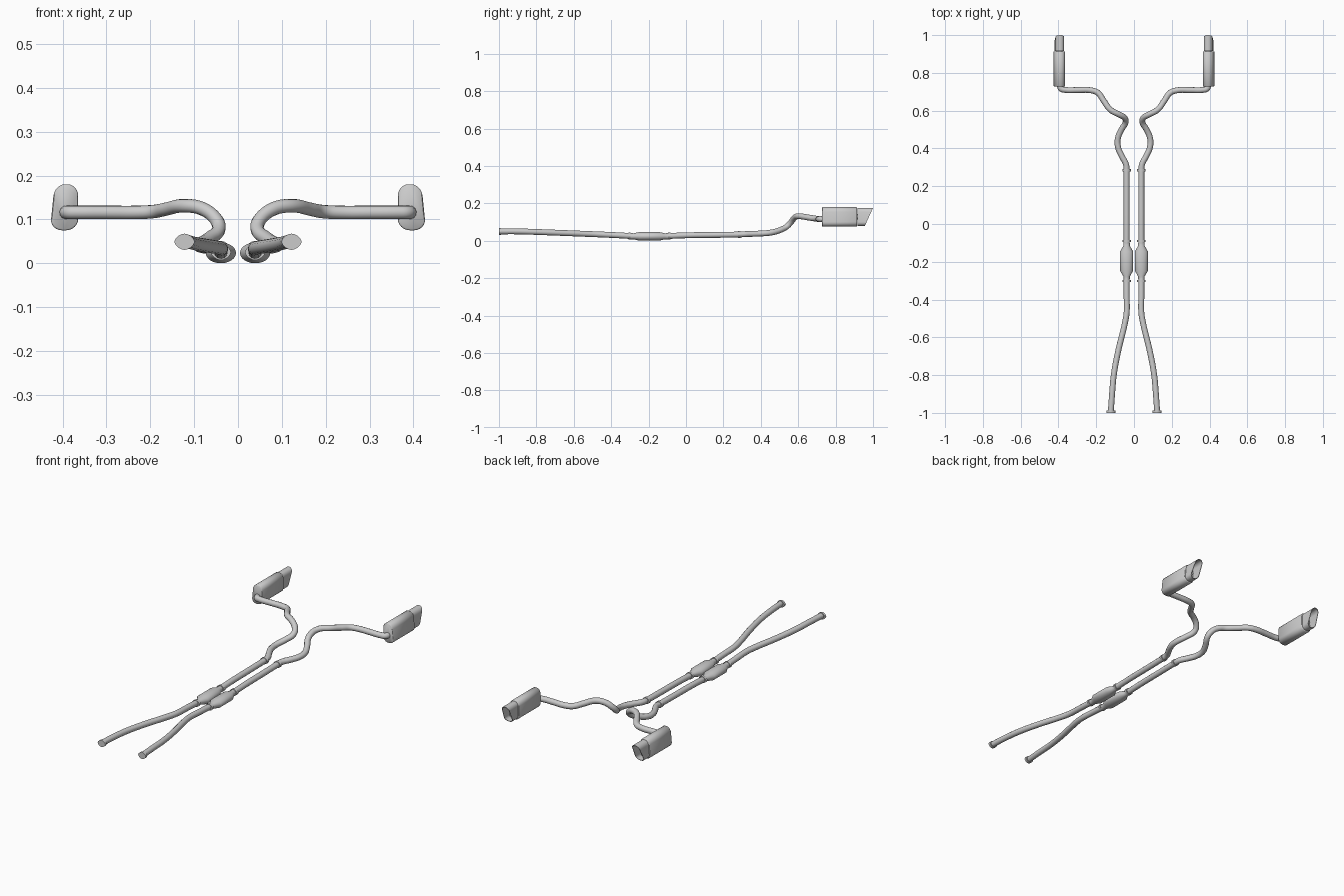
import bpy, bmesh, math
from mathutils import Vector

if "Cube" in bpy.data.objects:
    bpy.data.objects.remove(bpy.data.objects["Cube"])


def finish(ob, angle=40):
    # smooth shading, then mirrored copy on the other side
    bpy.ops.object.select_all(action='DESELECT')
    ob.select_set(True)
    bpy.context.view_layer.objects.active = ob
    bpy.ops.object.shade_smooth_by_angle(angle=math.radians(angle))
    m = ob.modifiers.new("Mirror", 'MIRROR')
    m.use_mirror_merge = False
    return ob


def loft(name, rings, angle=40):
    # skin matching rings of points and cap both ends
    bm = bmesh.new()
    vr = [[bm.verts.new(p) for p in r] for r in rings]
    n = len(vr[0])
    for a, b in zip(vr, vr[1:]):
        for i in range(n):
            j = (i + 1) % n
            bm.faces.new((a[i], a[j], b[j], b[i]))
    bm.faces.new(vr[0][::-1])
    bm.faces.new(vr[-1])
    bmesh.ops.recalc_face_normals(bm, faces=bm.faces)
    me = bpy.data.meshes.new(name)
    bm.to_mesh(me)
    bm.free()
    ob = bpy.data.objects.new(name, me)
    bpy.context.collection.objects.link(ob)
    return finish(ob, angle)


def pipe(name, pts, r=0.0155):
    cu = bpy.data.curves.new(name, 'CURVE')
    cu.dimensions = '3D'
    cu.bevel_depth = r
    cu.bevel_resolution = 4
    cu.resolution_u = 5
    cu.use_fill_caps = True
    s = cu.splines.new('BEZIER')
    s.bezier_points.add(len(pts) - 1)
    for b, p in zip(s.bezier_points, pts):
        b.co = p
        b.handle_left_type = b.handle_right_type = 'AUTO'
    ob = bpy.data.objects.new(name, cu)
    bpy.context.collection.objects.link(ob)
    bpy.ops.object.select_all(action='DESELECT')
    ob.select_set(True)
    bpy.context.view_layer.objects.active = ob
    bpy.ops.object.convert(target='MESH')
    return finish(bpy.context.view_layer.objects.active, 50)


def oval(cx, y, cz, a, b, n=24, p=2.0):
    # superellipse ring in the xz plane
    out = []
    for i in range(n):
        t = 2 * math.pi * i / n
        c, s = math.cos(t), math.sin(t)
        out.append((cx + a * math.copysign(abs(c) ** (2 / p), c), y,
                    cz + b * math.copysign(abs(s) ** (2 / p), s)))
    return out


def slab(w, h, r, yfun, cx=0.394, cz=0.1275, seg=6):
    # tall rounded outline whose outer side leans inward toward the top
    out = []
    for k, (sx, sz) in enumerate(((1, 1), (-1, 1), (-1, -1), (1, -1))):
        for i in range(seg + 1):
            t = math.pi / 2 * (k + i / seg)
            x = sx * (w - r) + r * math.cos(t)
            z = sz * (h - r) + r * 1.0 * math.sin(t)
            x -= 0.05 * z * (1 + x / w)
            out.append((cx + x, yfun(cz + z), cz + z))
    return out


# front pipe, from the inlet to the resonator
pipe("front_pipe", [(0.123, -0.998, 0.05), (0.116, -0.9, 0.05), (0.107, -0.8, 0.047),
                    (0.083, -0.67, 0.042), (0.047, -0.52, 0.036), (0.039, -0.47, 0.034),
                    (0.039, -0.38, 0.03), (0.039, -0.275, 0.024)])
# middle pipe
pipe("middle_pipe", [(0.039, -0.12, 0.024), (0.039, 0.0, 0.029), (0.039, 0.15, 0.031),
                     (0.039, 0.285, 0.033)])
# rear pipe snaking up and out to the muffler
pipe("rear_pipe", [(0.039, 0.28, 0.033), (0.042, 0.315, 0.035), (0.065, 0.36, 0.037),
                   (0.084, 0.405, 0.039), (0.086, 0.45, 0.043), (0.066, 0.5, 0.056),
                   (0.044, 0.54, 0.077), (0.05, 0.562, 0.1), (0.083, 0.582, 0.125),
                   (0.125, 0.605, 0.131), (0.162, 0.655, 0.124), (0.192, 0.695, 0.118),
                   (0.23, 0.708, 0.116), (0.3, 0.709, 0.116), (0.365, 0.71, 0.116),
                   (0.387, 0.717, 0.116), (0.393, 0.74, 0.116)])

# oval resonator with tapered ends
cx, cz = 0.039, 0.0235
loft("resonator", [oval(cx, y, cz, a, b) for y, a, b in (
    (-0.302, 0.016, 0.016), (-0.278, 0.017, 0.0165), (-0.248, 0.0345, 0.0235),
    (-0.145, 0.0345, 0.0235), (-0.115, 0.017, 0.0165), (-0.088, 0.016, 0.016))], 30)

# two-bolt flanges
for name, x, y, z, a, b in (("inlet_flange", 0.122, -0.994, 0.049, 0.023, 0.0185),
                            ("resonator_front_flange", 0.039, -0.302, 0.025, 0.023, 0.018),
                            ("resonator_rear_flange", 0.039, -0.09, 0.0255, 0.023, 0.018),
                            ("middle_flange", 0.039, 0.285, 0.033, 0.022, 0.018)):
    loft(name, [oval(x, y + d, z, a, b, 24, 1.7) for d in (-0.006, 0.006)])

# muffler body with slightly rolled ends
loft("muffler", [slab(w, h, 0.026, lambda z, y=y: y) for y, w, h in (
    (0.728, 0.0275, 0.050), (0.731, 0.0295, 0.0525),
    (0.911, 0.0295, 0.0525), (0.914, 0.0275, 0.050))], 50)


# slash-cut hollow tip
def cut(z):
    return 0.956 + (z - 0.079) / 0.097 * 0.044


loft("exhaust_tip", [slab(0.0245, 0.0485, 0.022, lambda z: 0.917),
                     slab(0.0245, 0.0485, 0.022, cut),
                     slab(0.0215, 0.0455, 0.019, cut),
                     slab(0.0215, 0.0455, 0.019, lambda z: 0.921)], 40)
# outlet stub joining muffler and tip
pipe("outlet_stub", [(0.394, 0.905, 0.1275), (0.394, 0.93, 0.1275)], 0.015)
